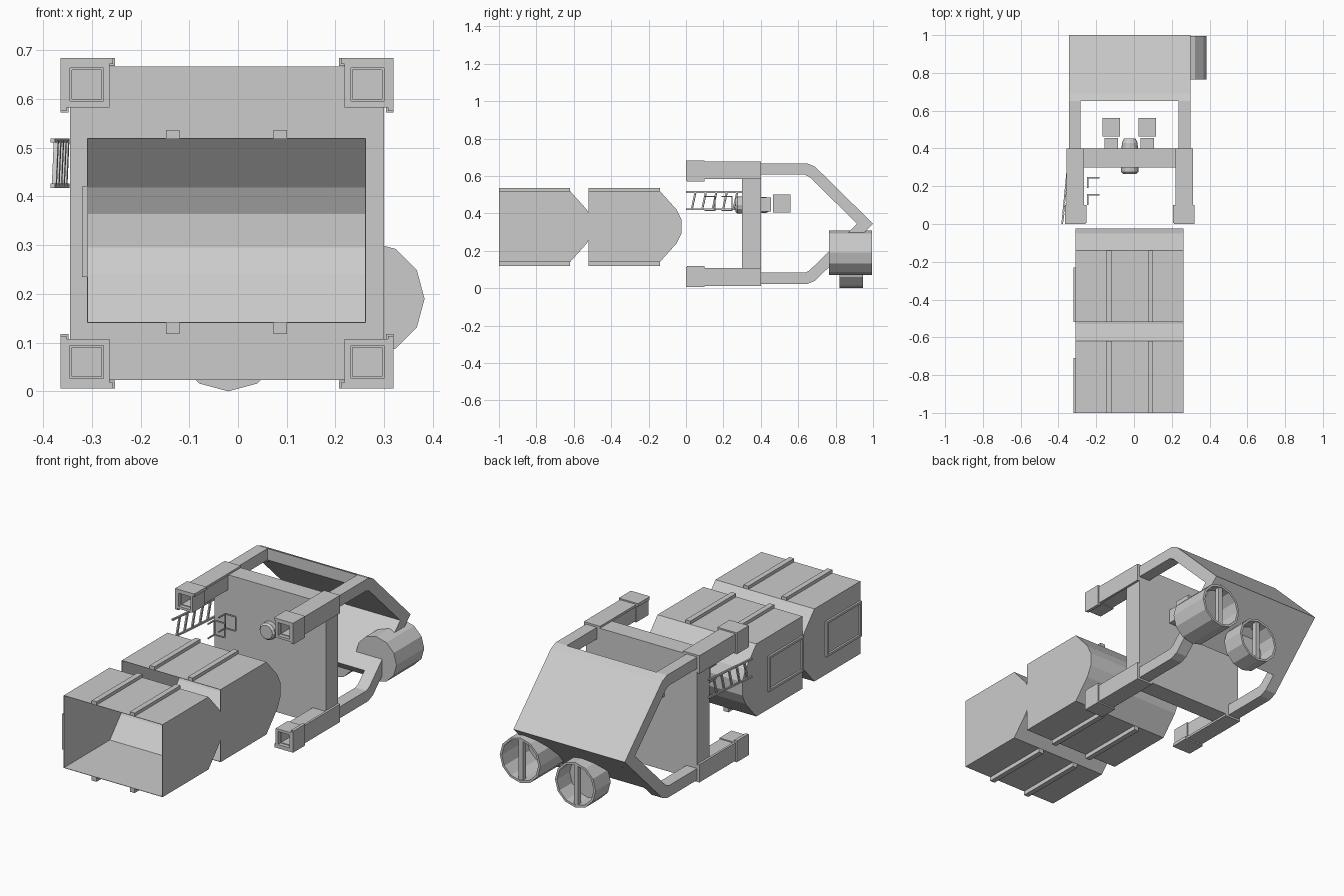
import bpy, bmesh, math
from mathutils import Vector

if "Cube" in bpy.data.objects:
    bpy.data.objects.remove(bpy.data.objects["Cube"], do_unlink=True)

grey = bpy.data.materials.new("light_grey")
grey.use_nodes = True
COLOUR = (0.6, 0.6, 0.6, 1)
grey.diffuse_color = COLOUR
grey.node_tree.nodes["Principled BSDF"].inputs["Base Color"].default_value = COLOUR

CX, CZ = -0.0225, 0.345   # centre of the station frame


def finish(name, bm):
    bmesh.ops.recalc_face_normals(bm, faces=bm.faces[:])
    mesh = bpy.data.meshes.new(name)
    bm.to_mesh(mesh)
    bm.free()
    mesh.materials.append(grey)
    ob = bpy.data.objects.new(name, mesh)
    bpy.context.collection.objects.link(ob)
    return ob


def box(name, x, y, z):
    bm = bmesh.new()
    bmesh.ops.create_cube(bm, size=1)
    for v in bm.verts:
        v.co = [(a + b) / 2 + c * (b - a) for (a, b), c in zip((x, y, z), v.co)]
    return finish(name, bm)


def side_profile(name, points, x0, x1):
    """Extrude a y-z outline across x."""
    bm = bmesh.new()
    face = bm.faces.new([bm.verts.new((x0, y, z)) for y, z in points])
    ret = bmesh.ops.extrude_face_region(bm, geom=[face])
    moved = [g for g in ret["geom"] if isinstance(g, bmesh.types.BMVert)]
    bmesh.ops.translate(bm, verts=moved, vec=(x1 - x0, 0, 0))
    return finish(name, bm)


def rod(name, a, b, width):
    """Square bar between two points."""
    a, b = Vector(a), Vector(b)
    bm = bmesh.new()
    bmesh.ops.create_cube(bm, size=1)
    bmesh.ops.scale(bm, verts=bm.verts, vec=(width, width, (b - a).length))
    turn = (b - a).to_track_quat("Z", "Y").to_matrix()
    bmesh.ops.rotate(bm, verts=bm.verts, matrix=turn)
    bmesh.ops.translate(bm, verts=bm.verts, vec=(a + b) / 2)
    return finish(name, bm)


def lathe_y(name, x, z, profile, sides=12):
    """Rings of (radius, y) joined around the y axis, capped at the ends."""
    bm = bmesh.new()
    rings = []
    for r, y in profile:
        angles = [2 * math.pi * i / sides for i in range(sides)]
        rings.append([bm.verts.new((x + r * math.cos(t), y, z + r * math.sin(t))) for t in angles])
    for p, q in zip(rings, rings[1:]):
        for i in range(sides):
            j = (i + 1) % sides
            bm.faces.new((p[i], p[j], q[j], q[i]))
    bm.faces.new(rings[0])
    bm.faces.new(rings[-1])
    return finish(name, bm)


def square_tube(name, x, z, half, wall, y0, y1):
    bm = bmesh.new()
    corners = [(-1, -1), (1, -1), (1, 1), (-1, 1)]
    loops = []
    for r, y in ((half, y0), (half, y1), (half - wall, y1), (half - wall, y0)):
        loops.append([bm.verts.new((x + r * a, y, z + r * b)) for a, b in corners])
    for k in range(4):
        p, q = loops[k], loops[(k + 1) % 4]
        for i in range(4):
            j = (i + 1) % 4
            bm.faces.new((p[i], p[j], q[j], q[i]))
    return finish(name, bm)


# Cargo modules: open-fronted shells with faceted noses
X0, X1 = -0.31, 0.263
nose = [(0.38, 0.52), (0.47, 0.42), (0.497, 0.365)]
for n, start in enumerate((-1.0, -0.52), 1):
    upper = [(start, 0.52)] + [(start + y, z) for y, z in nose]
    outline = upper + [(y, 0.66 - z) for y, z in reversed(upper)]
    shell = side_profile(f"cargo_module_{n}", outline, X0, X1)
    bm = bmesh.new()
    bm.from_mesh(shell.data)
    front = [f for f in bm.faces if f.normal.y < -0.9 and f.calc_center_median().y < start + 0.01]
    bmesh.ops.delete(bm, geom=front, context="FACES")
    bm.to_mesh(shell.data)
    bm.free()
    solid = shell.modifiers.new("thin_wall", "SOLIDIFY")
    solid.thickness = 0.003
    # Rails above and below
    for x in (-0.134, 0.087):
        for label, z in (("top", (0.518, 0.537)), ("bottom", (0.118, 0.141))):
            box(f"{label}_rail_{n}", (x - 0.014, x + 0.014), (start, start + 0.38), z)
    # Door frame on the right side
    side = (X0 - 0.01, X0 + 0.002)
    for z in (0.235, 0.408):
        box(f"door_frame_bar_{n}", side, (start, start + 0.29), (z, z + 0.012))
    for y in (start, start + 0.278):
        box(f"door_frame_post_{n}", side, (y, y + 0.012), (0.235, 0.42))

# Station frame: two wedge-shaped side beams
outer = [(0.3, 0.667), (0.65, 0.667), (0.69, 0.65), (1.0, CZ)]
inner = [(0.3, 0.607), (0.635, 0.607), (0.66, 0.595), (0.915, CZ)]


def wrap(half):
    return half + [(y, 2 * CZ - z) for y, z in reversed(half[:-1])]


for name, x in (("right_side_beam", (-0.345, -0.283)), ("left_side_beam", (0.236, 0.30))):
    side_profile(name, wrap(outer) + wrap(inner)[::-1], *x)

# Rear hull plates and front bulkhead
side_profile("upper_hull_plate", outer[1:] + [inner[3], inner[2], (0.65, 0.607)], -0.284, 0.237)
side_profile("lower_hull_plate", [outer[3], (0.75, 0.099), (0.71, 0.144), inner[3]], -0.284, 0.237)
box("bulkhead", (-0.345, 0.30), (0.30, 0.40), (0.023, 0.667))

# Docking arms at the four corners
for sx, xname in ((-1, "right"), (1, "left")):
    for sz, zname in ((-1, "lower"), (1, "upper")):
        x, z = CX + sx * 0.288, CZ + sz * 0.285
        label = f"{zname}_{xname}"
        square_tube(f"{label}_arm", x, z, 0.042, 0.012, 0.02, 0.40)
        square_tube(f"{label}_collar", x, z, 0.047, 0.013, 0.0, 0.10)

        def span(c, s, a, b):
            return tuple(sorted((c + s * a, c + s * b)))

        # L-shaped guard along the outer edges, thicker at the collar
        for part, y, r, t in (("arm_guard", (0.1, 0.4), 0.047, 0.012),
                              ("collar_guard", (0.0, 0.1), 0.054, 0.012)):
            box(f"{label}_{part}_side", span(x, sx, r - t, r), y, span(z, sz, -r, r))
            box(f"{label}_{part}_flat", span(x, sx, -r, r), y, span(z, sz, r - t, r))
        # Flared lips
        rod(f"{label}_lip_side", (x + sx * 0.046, 0.005, z - sz * 0.05),
            (x + sx * 0.046, 0.1, z - sz * 0.05), 0.016)
        rod(f"{label}_lip_flat", (x - sx * 0.05, 0.005, z + sz * 0.046),
            (x - sx * 0.05, 0.1, z + sz * 0.046), 0.016)

# Engines: hollow nozzles with a vertical strut
for name, x, z, y0, y1 in (("left_engine", 0.265, 0.19, 0.765, 0.995),
                           ("centre_engine", -0.02, 0.118, 0.82, 0.945)):
    r = 0.118
    lathe_y(name, x, z, [(r, y0), (r, y1), (r - 0.012, y1), (r - 0.012, y0 + 0.02)])
    box(f"{name}_strut", (x - 0.012, x + 0.012), (y1 - 0.03, y1 - 0.005), (z - 0.11, z + 0.11))

# Airlock tube through the bulkhead
lathe_y("airlock_tube", CX, 0.445,
        [(0.036, 0.265), (0.045, 0.275), (0.045, 0.30), (0.042, 0.43), (0.03, 0.452)])

# Seats and consoles behind the bulkhead
for x in (-0.12, 0.07):
    box("seat", (x - 0.046, x + 0.046), (0.464, 0.56), (0.405, 0.50))
    box("console", (x - 0.035, x + 0.035), (0.40, 0.455), (0.41, 0.485))

# Ladder leaning off the right side
foot, head = Vector((-0.38, 0.0, 0)), Vector((-0.35, 0.31, 0))
LOW, HIGH = Vector((0, 0, 0.422)), Vector((0, 0, 0.515))
for rail in (LOW, HIGH):
    rod("ladder_rail", foot + rail, head + rail, 0.009)
for i in range(5):
    at = foot.lerp(head, 0.1 + 0.18 * i)
    rod("ladder_rung", at + LOW, at + HIGH + Vector((0.004, 0.02, 0)), 0.009)

# Grab handles
for y in (0.10, 0.19):
    for z in (0.415, 0.49):
        rod("handle_bar", (-0.245, y + 0.055, z), (-0.185, y + 0.055, z), 0.006)
        rod("handle_side", (-0.245, y, z), (-0.245, y + 0.055, z), 0.006)
    for x in (-0.245, -0.185):
        rod("handle_post", (x, y + 0.055, 0.415), (x, y + 0.055, 0.49), 0.006)
